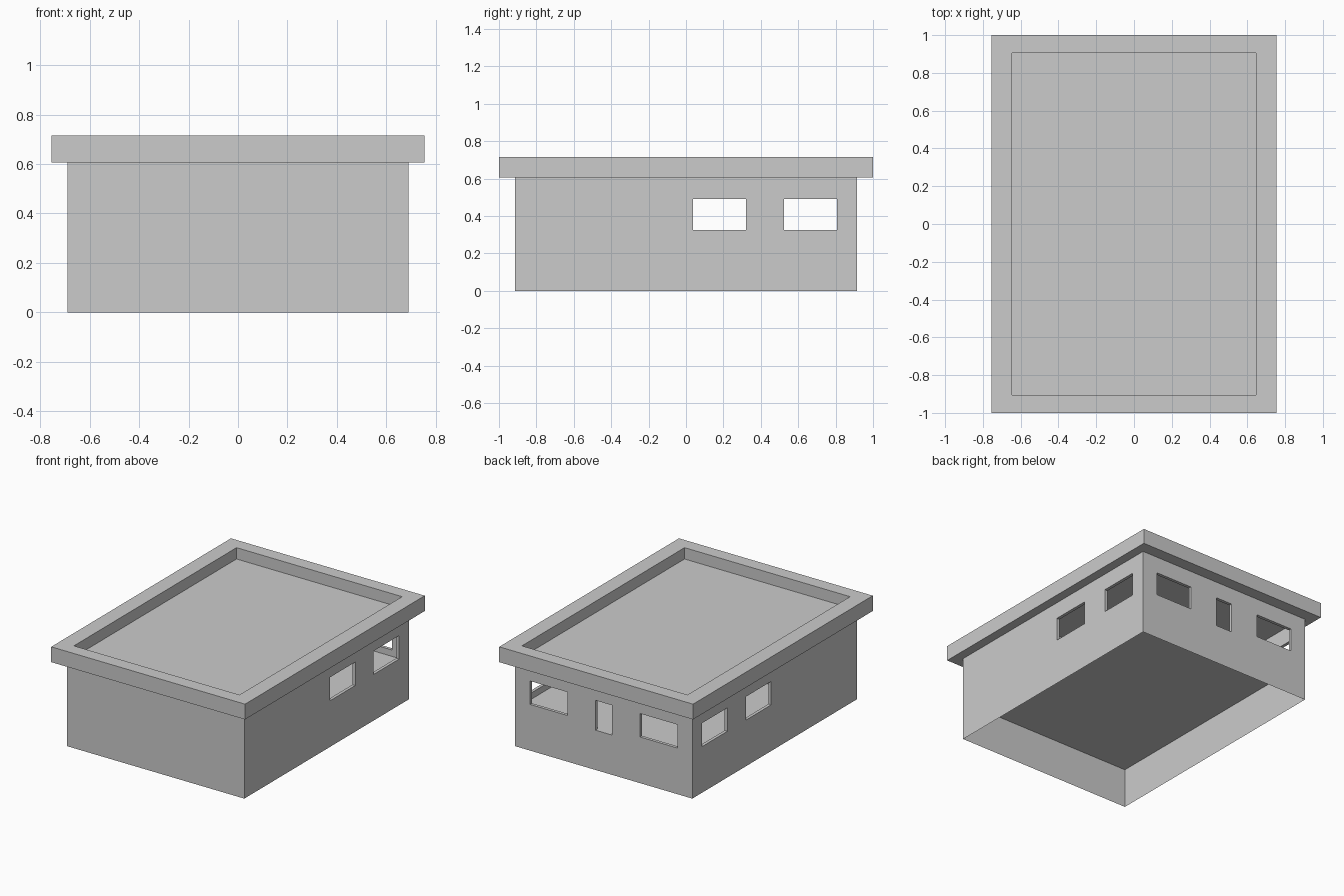
import bpy, bmesh

if "Cube" in bpy.data.objects:
    bpy.data.objects.remove(bpy.data.objects["Cube"])

WALL_X, WALL_Y = 0.69, 0.915      # outer half sizes of the walls
FLOOR, EAVES, TOP = 0.28, 0.607, 0.715
T = 0.022                         # wall thickness


def box(name, x, y, z, open_bottom=False):
    """Box from (min, max) pairs on each axis."""
    bm = bmesh.new()
    bmesh.ops.create_cube(bm, size=1)
    for v in bm.verts:
        v.co = [r[0] if c < 0 else r[1] for c, r in zip(v.co, (x, y, z))]
    bm.normal_update()
    if open_bottom:
        low = [f for f in bm.faces if f.normal.z < -0.5]
        bmesh.ops.delete(bm, geom=low, context='FACES_ONLY')
    mesh = bpy.data.meshes.new(name)
    bm.to_mesh(mesh)
    bm.free()
    obj = bpy.data.objects.new(name, mesh)
    bpy.context.collection.objects.link(obj)
    return obj


def cut(obj, x, y, z):
    """Subtract a box from obj."""
    cutter = box("cutter", x, y, z)
    cutter.hide_render = True
    mod = obj.modifiers.new("opening", 'BOOLEAN')
    mod.operation = 'DIFFERENCE'
    mod.solver = 'EXACT'
    mod.object = cutter
    bpy.context.view_layer.objects.active = obj
    bpy.ops.object.modifier_apply(modifier=mod.name)
    bpy.data.objects.remove(cutter)


def span(half):
    return (-half, half)


# Hollow base, open below, its top is the floor
box("base", span(WALL_X), span(WALL_Y), (0, FLOOR), open_bottom=True)

# Outer walls
walls = box("walls", span(WALL_X), span(WALL_Y), (FLOOR, EAVES))
cut(walls, span(WALL_X - T), span(WALL_Y - T), (0, 1))

# Side windows, cut through both side walls at once
SILL = (0.325, 0.49)
for y in ((0.037, 0.32), (0.525, 0.807)):
    cut(walls, span(1), y, SILL)

# Back windows and the door between them
back = (WALL_Y - 0.1, WALL_Y + 0.1)
for x in ((-0.573, -0.282), (0.282, 0.573)):
    cut(walls, x, back, SILL)
cut(walls, span(0.065), back, (FLOOR - 0.1, 0.49))

# Inner dividing wall
box("partition", span(WALL_X - T), (-0.31, -0.31 + T), (FLOOR, EAVES))

# Flat roof with raised rim
roof = box("roof", span(0.755), span(1.0), (EAVES, TOP))
cut(roof, span(0.645), span(0.905), (0.635, 1))
